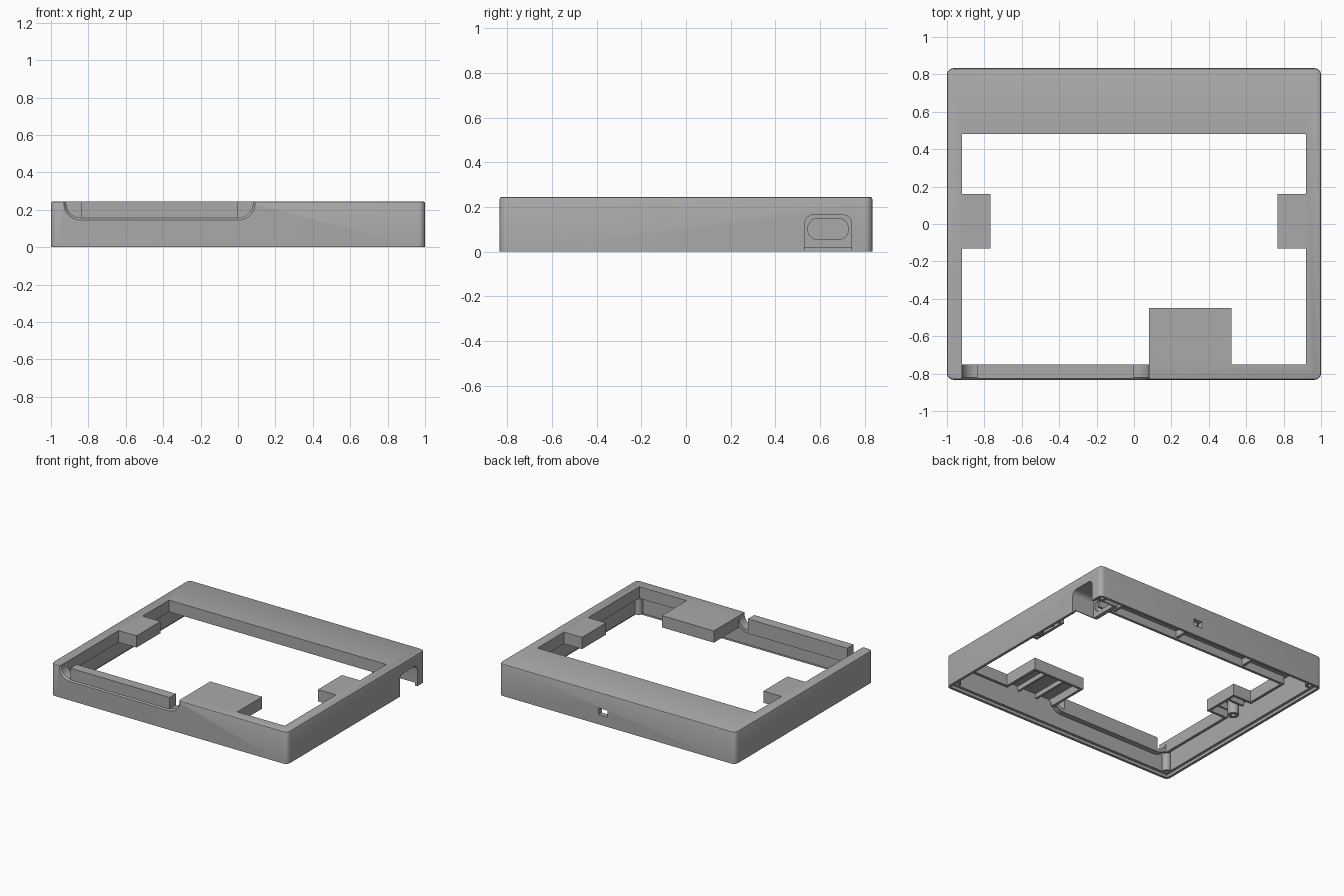
import bpy, bmesh, math

cube = bpy.data.objects.get("Cube")
if cube:
    bpy.data.objects.remove(cube, do_unlink=True)

grey = bpy.data.materials.new("plain_grey")
grey.use_nodes = True
COLOUR = (0.4, 0.4, 0.4, 1)
grey.diffuse_color = COLOUR
grey.node_tree.nodes["Principled BSDF"].inputs["Base Color"].default_value = COLOUR


def finish(name, bm):
    bmesh.ops.recalc_face_normals(bm, faces=bm.faces)
    mesh = bpy.data.meshes.new(name)
    bm.to_mesh(mesh)
    bm.free()
    mesh.materials.append(grey)
    obj = bpy.data.objects.new(name, mesh)
    bpy.context.collection.objects.link(obj)
    return obj


def loft(name, rings):
    """Closed solid through rings of points with equal counts."""
    bm = bmesh.new()
    loops = [[bm.verts.new(p) for p in ring] for ring in rings]
    for a, b in zip(loops, loops[1:]):
        for i in range(len(a)):
            j = (i + 1) % len(a)
            bm.faces.new((a[i], a[j], b[j], b[i]))
    bm.faces.new(loops[0])
    bm.faces.new(loops[-1])
    return finish(name, bm)


def box(name, x0, x1, y0, y1, z0, z1):
    base = [(x0, y0), (x1, y0), (x1, y1), (x0, y1)]
    return loft(name, [[(x, y, z) for x, y in base] for z in (z0, z1)])


def rounded(u0, u1, v0, v1, r, steps=6):
    """Rounded rectangle outline."""
    corners = [(u1 - r, v1 - r), (u0 + r, v1 - r), (u0 + r, v0 + r), (u1 - r, v0 + r)]
    return [(u + r * math.cos(a), v + r * math.sin(a))
            for k, (u, v) in enumerate(corners)
            for a in [(k + i / steps) * math.pi / 2 for i in range(steps + 1)]]


def along_x(name, outline, x0, x1):
    return loft(name, [[(x, y, z) for y, z in outline] for x in (x0, x1)])


def combine(target, tool, operation):
    mod = target.modifiers.new(operation, 'BOOLEAN')
    mod.operation = operation
    mod.solver = 'EXACT'
    mod.object = tool
    bpy.context.view_layer.objects.active = target
    bpy.ops.object.modifier_apply(modifier=mod.name)
    bpy.data.objects.remove(tool, do_unlink=True)


def smooth(obj):
    bpy.ops.object.select_all(action='DESELECT')
    obj.select_set(True)
    bpy.context.view_layer.objects.active = obj
    bpy.ops.object.shade_smooth_by_angle(angle=math.radians(32))


def window(d):
    """Window outline with tabs, grown outward by d."""
    x0, x1, y0, y1 = -0.92 - d, 0.92 + d, -0.75 - d, 0.48 + d
    front, low, high = -0.45 - d, -0.13 + d, 0.16 - d
    a, b, tab = 0.08 + d, 0.52 - d, 0.768 + d
    return [(x0, y0), (a, y0), (a, front), (b, front), (b, y0), (x1, y0),
            (x1, low), (tab, low), (tab, high), (x1, high), (x1, y1), (x0, y1),
            (x0, high), (-tab, high), (-tab, low), (x0, low)]


def window_prism(name, d, z0, z1):
    return loft(name, [[(x, y, z) for x, y in window(d)] for z in (z0, z1)])


def notch(off, top):
    """U-shaped outline of the front notch."""
    r, steps = 0.08 + off, 10
    pts = [(-0.92 - off, top)]
    for cx, start in ((-0.84, math.pi), (0.0, 1.5 * math.pi)):
        for i in range(steps + 1):
            a = start + i / steps * math.pi / 2
            pts.append((cx + r * math.cos(a), 0.237 + r * math.sin(a)))
    return pts + [(0.08 + off, top)]


def notch_solid(name, sections, top):
    return loft(name, [[(x, y, z) for x, z in notch(off, top)] for y, off in sections])


# Outer shell with rounded corners and a softened top edge
levels = [(0, 0), (0.235, 0), (0.242, 0.003), (0.245, 0.01)]
frame = loft("frame", [[(x, y, z) for x, y in
                        rounded(-1 + s, 1 - s, -0.833 + s, 0.833 - s, 0.035 - s)]
                       for z, s in levels])

# Hollow underside
combine(frame, box("cavity", -0.96, 0.96, -0.793, 0.793, -1, 0.215), 'DIFFERENCE')

# Lip around the window, channel under the notch and port housing
lip = window_prism("lip", 0.02, 0.155, 0.23)
combine(lip, window_prism("lip_hole", -0.005, 0.1, 0.3), 'DIFFERENCE')
combine(frame, lip, 'UNION')
combine(frame, notch_solid("channel", [(-0.81, 0.025), (-0.74, 0.025)], 0.24), 'UNION')
combine(frame, along_x("port_housing", rounded(0.505, 0.765, 0.01, 0.192, 0.05),
                       0.78, 0.98), 'UNION')

# Stepped rim along the bottom
combine(frame, box("rim_step", -0.98, 0.98, -0.813, 0.813, -1, 0.022), 'DIFFERENCE')

# Openings
combine(frame, window_prism("window", 0, -1, 1), 'DIFFERENCE')
combine(frame, notch_solid("notch", [(-0.9, 0.012), (-0.833, 0.012),
                                     (-0.821, 0), (-0.7, 0)], 0.4), 'DIFFERENCE')
combine(frame, along_x("port_pocket", rounded(0.53, 0.74, -0.2, 0.165, 0.04),
                       0.81, 1.1), 'DIFFERENCE')
combine(frame, along_x("port_hole", rounded(0.545, 0.725, 0.055, 0.148, 0.042),
                       0.7, 0.9), 'DIFFERENCE')
combine(frame, box("back_hole", 0.083, 0.157, 0.7, 0.9, 0.075, 0.125), 'DIFFERENCE')

# Lower wall of the port housing, reaching close to the base
box("port_sill", 0.78, 0.81, 0.53, 0.74, 0.02, 0.056)
smooth(frame)

# Bar standing in the notch
box("notch_bar", -0.84, 0.0, -0.826, -0.75, 0.155, 0.244)

# Ribs under the back band and inside the tabs
for i, x in enumerate((-0.57, 0.03, 0.6)):
    box(f"back_rib_{i}", x - 0.01, x + 0.01, 0.49, 0.8, 0.165, 0.22)
for side, s in (("left", 1), ("right", -1)):
    for i, y in enumerate((-0.04, 0.07)):
        xs = sorted((s * 0.78, s * 0.93))
        box(f"{side}_tab_rib_{i}", *xs, y - 0.008, y + 0.008, 0.165, 0.22)
for i, x in enumerate((0.22, 0.38)):
    box(f"front_tab_rib_{i}", x - 0.008, x + 0.008, -0.8, -0.46, 0.18, 0.22)


# Screw posts with a blind hole
def post(name, x, y, r, z0):
    levels = [(r, 0.225), (r, z0), (r * 0.4, z0), (r * 0.4, z0 + 0.06)]
    ring = [i * math.pi / 10 for i in range(20)]
    smooth(loft(name, [[(x + q * math.cos(a), y + q * math.sin(a), z) for a in ring]
                       for q, z in levels]))


for side, s in (("left", 1), ("right", -1)):
    post(f"{side}_front_post", s * 0.95, -0.783, 0.032, 0.022)
    post(f"{side}_back_post", s * 0.94, 0.773, 0.032, 0.022)
    post(f"{side}_tab_post", s * 0.885, 0.015, 0.04, 0.1)
